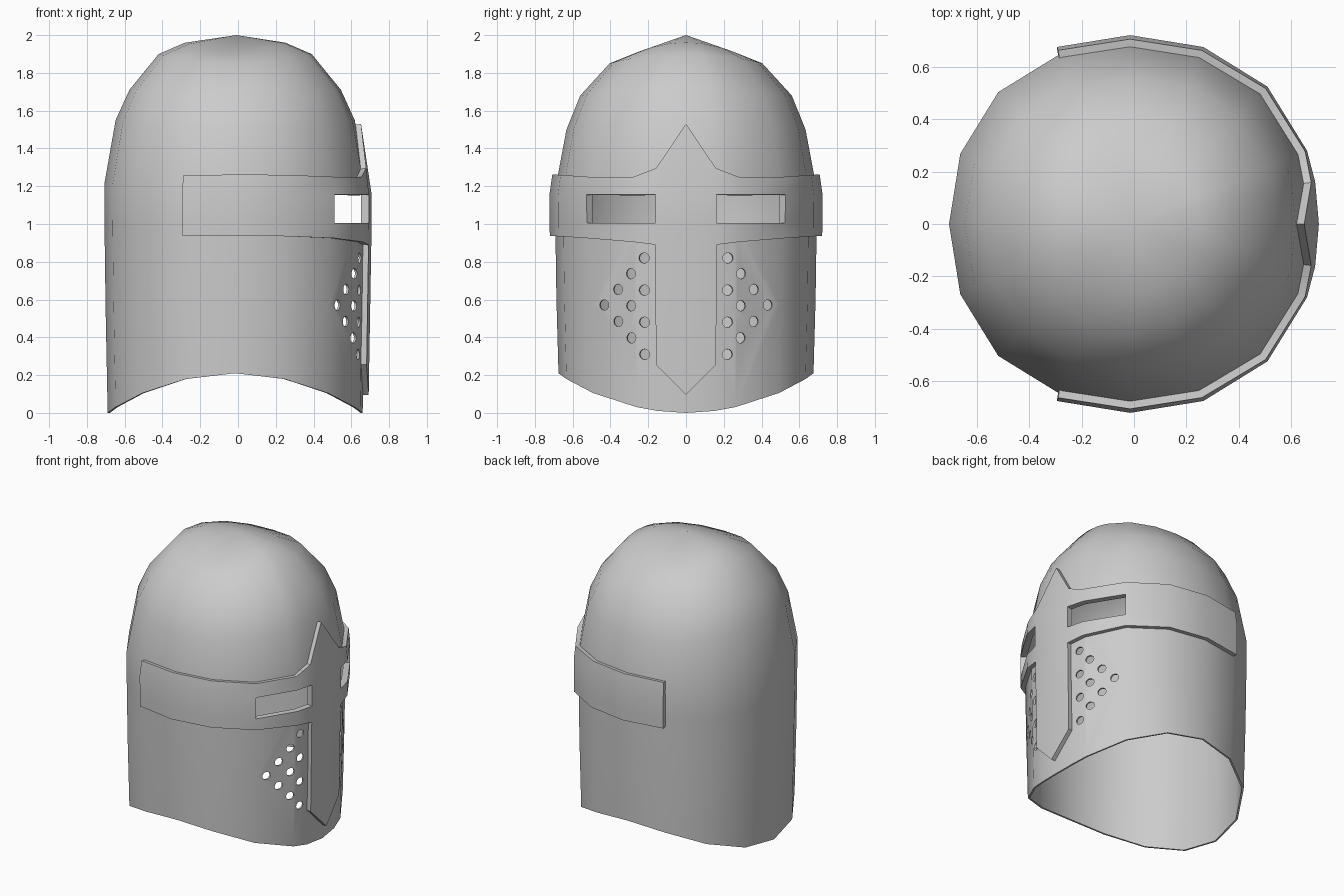
import bpy, bmesh
from math import sin, cos, asin, radians, pi
from mathutils import Vector, Matrix

if "Cube" in bpy.data.objects:
    bpy.data.objects.remove(bpy.data.objects["Cube"])

CX = -0.015                      # plan centre of the shell
T = radians(12.9)                # half-angle of the central nose bar
# shell rings: radius, height at the sides, extra height at front and back
RINGS = [(.675, .21, -.21), (.686, .6, -.05), (.692, 1.0, 0), (.693, 1.18, .03),
         (.633, 1.5, .05), (.56, 1.68, .03), (.405, 1.85, .05), (.265, 1.905, .055)]


def ring_z(ring, a):
    return ring[1] + ring[2] * cos(a) ** 2


def point(r, a, z, off=0):
    r = r * (1 + .03 * sin(2 * a) ** 2) + off
    return Vector((CX + r * cos(a), r * sin(a), z))


def on_shell(a, z, off=0):
    for lo, hi in zip(RINGS, RINGS[1:]):
        z0, z1 = ring_z(lo, a), ring_z(hi, a)
        if z <= z1:
            break
    f = (z - z0) / (z1 - z0)
    return point(lo[0] + f * (hi[0] - lo[0]), a, z, off)


def finish(name, bm):
    me = bpy.data.meshes.new(name)
    bm.to_mesh(me)
    bm.free()
    ob = bpy.data.objects.new(name, me)
    bpy.context.collection.objects.link(ob)
    return ob


def activate(ob):
    bpy.ops.object.select_all(action='DESELECT')
    ob.select_set(True)
    bpy.context.view_layer.objects.active = ob


def thicken(ob, t):
    m = ob.modifiers.new("thickness", 'SOLIDIFY')
    m.thickness, m.offset, m.use_even_offset = t, -1, True
    activate(ob)
    bpy.ops.object.modifier_apply(modifier=m.name)


# Helmet shell: 16-sided, arched lower rim, slightly keeled dome
angles = sorted([i * pi / 8 for i in range(-8, 8)] + [-T, T])
n = len(angles)
bm = bmesh.new()
rows = [[bm.verts.new(point(r[0], a, ring_z(r, a))) for a in angles] for r in RINGS]
for lo, hi in zip(rows, rows[1:]):
    for i in range(n):
        j = (i + 1) % n
        bm.faces.new((lo[i], lo[j], hi[j], hi[i]))
top = bm.verts.new((CX / 2, 0, 2.0))
for i in range(n):
    bm.faces.new((rows[-1][i], rows[-1][(i + 1) % n], top))
shell = finish("helmet_shell", bm)
thicken(shell, .012)

# Cutters: eye slots and breathing holes on both sides
bm = bmesh.new()
for s in (1, -1):
    c = radians(45)
    plan = [(.4, .157), (.9, .157), (CX + cos(c), sin(c)), (CX + .5 * cos(c), .5 * sin(c))]
    lo, hi = [[bm.verts.new((x, s * y, z)) for x, y in plan] for z in (1.005, 1.155)]
    bm.faces.new(lo)
    bm.faces.new(hi)
    for i in range(4):
        j = (i + 1) % 4
        bm.faces.new((lo[i], lo[j], hi[j], hi[i]))
    for col in range(4):
        for k in range(4 - col):
            y, z = .222 + .07 * col, .82 - .083 * col - .17 * k
            p = on_shell(s * asin(y / .695), z)
            rot = Matrix.Rotation(s * radians(25), 4, 'Z') @ Matrix.Rotation(pi / 2, 4, 'Y')
            bmesh.ops.create_cone(bm, cap_ends=True, segments=12, radius1=.028, radius2=.028,
                                  depth=.16, matrix=Matrix.Translation(p) @ rot)
bmesh.ops.recalc_face_normals(bm, faces=bm.faces)
cutter = finish("opening_cutter", bm)
cutter.hide_render = True
m = shell.modifiers.new("openings", 'BOOLEAN')
m.operation, m.object, m.solver = 'DIFFERENCE', cutter, 'EXACT'
activate(shell)
bpy.ops.object.modifier_apply(modifier=m.name)
bpy.data.objects.remove(cutter)

# Raised cross-shaped brow band: angle, bottom, top for each column
half = [(T, .89, 1.295), (pi / 8, .905, 1.25), (pi / 4, .925, 1.25),
        (3 * pi / 8, .935, 1.26), (pi / 2, .937, 1.262), (5 * pi / 8, .937, 1.257)]
cols = [(-a, b, t) for a, b, t in reversed(half)] + [(0, .89, 1.53)] + half
bm = bmesh.new()
grid = [[bm.verts.new(on_shell(a, z, .03)) for z in (b, 1.005, 1.155, t)] for a, b, t in cols]
for i in range(len(cols) - 1):
    for k in range(3):
        if k == 1 and i in (3, 4, 7, 8):      # eye slots stay open
            continue
        bm.faces.new((grid[i][k], grid[i + 1][k], grid[i + 1][k + 1], grid[i][k + 1]))
# nose bar with pointed lower tip
bar = [bm.verts.new(on_shell(a, z, .03)) for a, z in ((-T, .255), (0, .095), (T, .255))]
for i in range(2):
    bm.faces.new((bar[i], bar[i + 1], grid[6 + i][0], grid[5 + i][0]))
band = finish("brow_band_and_nose_bar", bm)
thicken(band, .032)

for ob in (shell, band):
    activate(ob)
    bpy.ops.object.shade_smooth_by_angle(angle=radians(32))
